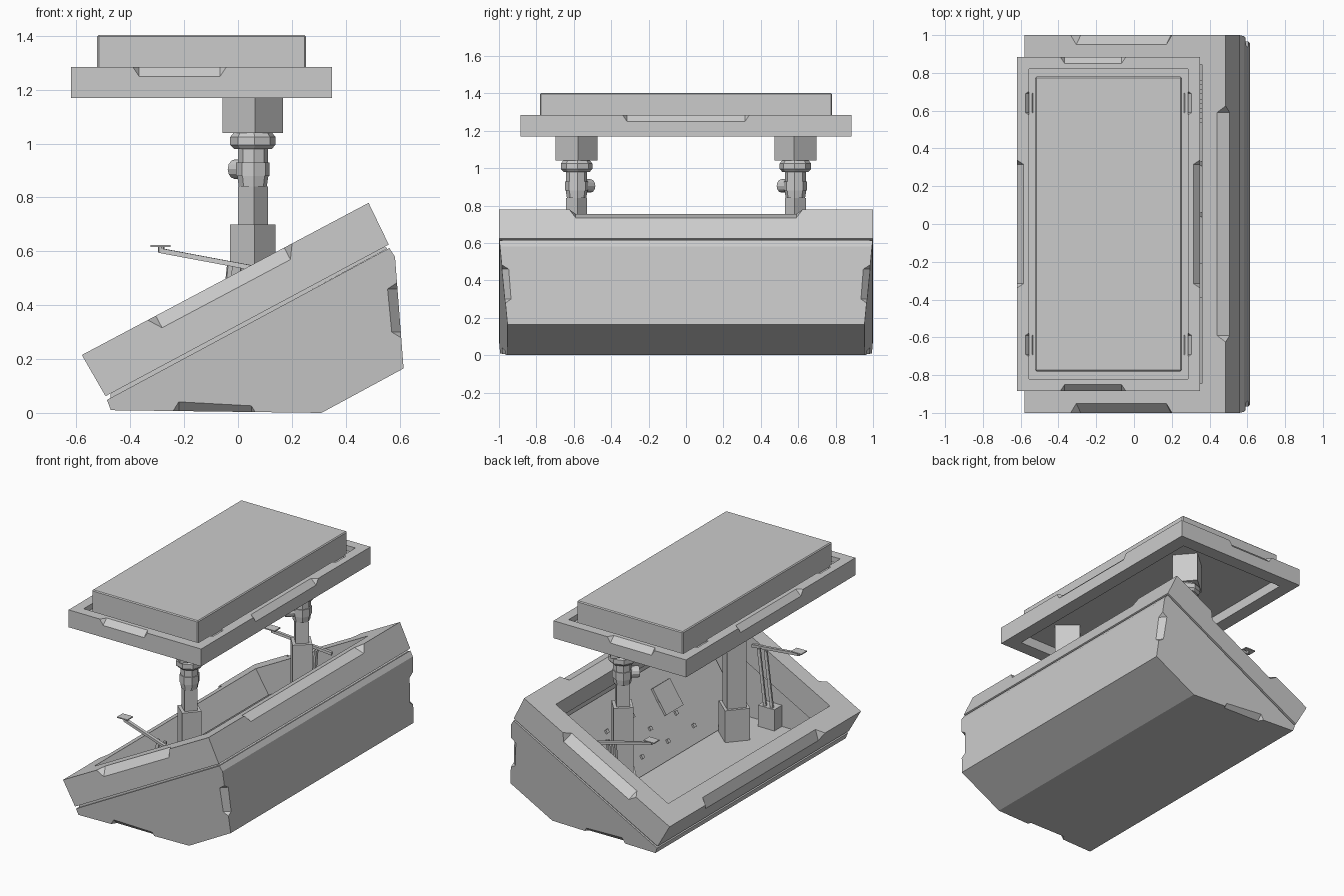
import bpy, bmesh
from math import radians
from mathutils import Vector as V

if "Cube" in bpy.data.objects:
    bpy.data.objects.remove(bpy.data.objects["Cube"])

U = V((0.883, 0, 0.469))      # up the slope of the tub rim
W = V((-0.469, 0, 0.883))     # normal of the rim
X, Y, Z = V((1, 0, 0)), V((0, 1, 0)), V((0, 0, 1))
LOW = V((-0.58, 0, 0.215))    # low outer edge of the rim


def finish(name, bm):
    bmesh.ops.recalc_face_normals(bm, faces=bm.faces)
    me = bpy.data.meshes.new(name)
    bm.to_mesh(me)
    bm.free()
    ob = bpy.data.objects.new(name, me)
    bpy.context.collection.objects.link(ob)
    return ob


def hull(name, pts):
    bm = bmesh.new()
    for p in pts:
        bm.verts.new(p)
    res = bmesh.ops.convex_hull(bm, input=bm.verts)
    junk = {g for g in res["geom_interior"] + res["geom_unused"] if isinstance(g, bmesh.types.BMVert)}
    bmesh.ops.delete(bm, geom=list(junk), context='VERTS')
    bmesh.ops.dissolve_limit(bm, angle_limit=radians(0.5), verts=bm.verts, edges=bm.edges)
    return finish(name, bm)


def box(name, x0, x1, y0, y1, z0, z1):
    return hull(name, [(x, y, z) for x in (x0, x1) for y in (y0, y1) for z in (z0, z1)])


def profile(name, pts, half):
    # xz outline stretched across y; half(x, z) gives the half width
    return hull(name, [(x, s * half(x, z), z) for x, z in pts for s in (-1, 1)])


def prism(name, x, y, z0, z1, r0, r1=None, sides=4, spin=0):
    bm = bmesh.new()
    bmesh.ops.create_cone(bm, cap_ends=True, segments=sides, radius1=r0,
                          radius2=r0 if r1 is None else r1, depth=z1 - z0)
    ob = finish(name, bm)
    ob.location = (x, y, (z0 + z1) / 2)
    ob.rotation_euler.z = spin
    return ob


def bar(name, a, b, wide, thick):
    a, b = V(a), V(b)
    h = (b - a).length / 2
    ob = box(name, -h, h, -wide / 2, wide / 2, -thick / 2, thick / 2)
    ob.location = (a + b) / 2
    ob.rotation_euler = (b - a).to_track_quat('X', 'Z').to_euler()
    return ob


def cut(ob, cutters):
    for c in cutters:
        m = ob.modifiers.new("cut", 'BOOLEAN')
        m.object, m.operation, m.solver = c, 'DIFFERENCE', 'EXACT'
    dg = bpy.context.evaluated_depsgraph_get()
    me = bpy.data.meshes.new_from_object(ob.evaluated_get(dg))
    ob.modifiers.clear()
    ob.data = me
    for c in cutters:
        bpy.data.objects.remove(c)


def notch(c, along, n1, n2, length, d):
    # wedge that chamfers an edge, with splayed ends
    c, pts = V(c), []
    for s in (-1, 1):
        pts += [c + n1 * d - n2 * 2 * d + along * s * length / 2,
                c + n2 * d - n1 * 2 * d + along * s * length / 2,
                c + (n1 + n2) * d + along * s * (length / 2 + 2 * d)]
    ob = hull("notch_cutter", pts)
    ob.hide_render = True
    return ob


# Tub body, ends taper inwards away from the rim
def body_half(x, z):
    return 0.999 - 0.105 * max(0, (x + 0.49) * 0.469 - (z - 0.06) * 0.883)


body = profile("tub_body", [(-0.487, 0.048), (-0.472, 0.01), (0.31, 0.0), (0.615, 0.165),
                            (0.583, 0.58), (0.562, 0.612)], body_half)
cutters = [profile("cavity_cutter", [(-0.4, 0.16), (-0.38, 0.09), (-0.31, 0.04), (0.3, 0.04), (0.56, 0.185),
                                     (0.53, 0.54), (0.45, 0.75)], lambda x, z: 0.86)]
for s in (-1, 1):
    cutters.append(notch((0.597, s * 0.975, 0.38), Z, X, Y * s, 0.16, 0.032))
    cutters.append(notch((-0.085, s * 0.978, 0.005), X, Y * s, -Z, 0.27, 0.03))
cut(body, cutters)

# Seam strip between body and rim
seam = profile("tub_seam", [(-0.47, 0.09), (-0.475, 0.05), (0.555, 0.61), (0.53, 0.63)], lambda x, z: 0.985)
cut(seam, [profile("seam_cutter", [(-0.38, 0.0), (-0.38, 0.3), (0.45, 0.8), (0.52, 0.4)], lambda x, z: 0.86)])

# Sloped rim frame
rim = profile("tub_rim", [(-0.58, 0.215), (0.485, 0.78), (0.56, 0.625), (-0.492, 0.062)], lambda x, z: 1)
opening = hull("opening_cutter", [LOW + U * (0.6 + su * (0.445 + 0.2 * (k > 0.04) * (k - 0.03))) + W * k + Y * sy * 0.845
                                  for su in (-1, 1) for sy in (-1, 1) for k in (-0.3, 0.2)])
cutters = [opening, notch((0.485, 0, 0.78), Y, U, W, 1.18, 0.052), notch(LOW, Y, -U, W, 1.18, 0.052)]
for s in (-1, 1):
    cutters.append(notch((-0.067, s, 0.487), U, Y * s, W, 0.54, 0.05))
cut(rim, cutters)

# Inner service panel with bolts, hatch and ribs
A, B = V((0.17, 0, 0.05)), V((0.47, 0, 0.5))
D = (B - A).normalized()
N = V((-D.z, 0, D.x))
hull("inner_panel", [p + Y * y + N * k for p in (A, B) for y in (-0.85, 0.85) for k in (0, -0.02)])


def on_panel(name, y, t, hy, ht, high):
    c = A + D * t + Y * y
    return hull(name, [c + Y * a * hy + D * b * ht + N * k
                       for a in (-1, 1) for b in (-1, 1) for k in (-0.005, high)])


for i in range(10):
    on_panel("panel_bolt", -0.4 + 0.09 * i, 0.1 + 0.12 * (i % 3), 0.012, 0.012, 0.012)
on_panel("panel_hatch", -0.3, 0.33, 0.09, 0.09, 0.015)
for i in range(5):
    on_panel("panel_rib", 0.55 + 0.05 * i, 0.25, 0.012, 0.12, 0.015)

# Table frame with chamfer notches
CX = -0.135
frame = box("table_frame", -0.62, 0.35, -0.885, 0.885, 1.17, 1.285)
cutters = [box("under_cutter", -0.53, 0.26, -0.795, 0.795, 1.1, 1.235),
           box("top_cutter", -0.555, 0.285, -0.82, 0.82, 1.25, 1.4)]
for s in (-1, 1):
    cutters.append(notch((CX + s * 0.485, 0, 1.285), Y, X * s, Z, 0.63, 0.036))
    cutters.append(notch((-0.217, s * 0.885, 1.285), X, Y * s, Z, 0.30, 0.036))
    for t in (-1, 1):
        cutters.append(notch((CX + s * 0.42, t * 0.64, 1.285), Y, X * -s, Z, 0.1, 0.02))
cut(frame, cutters)

# Table top slab
slab = box("table_top", -0.523, 0.253, -0.78, 0.78, 1.24, 1.403)
m = slab.modifiers.new("edge", 'BEVEL')
m.width, m.segments = 0.006, 1

# Two posts standing in the tub, each with its control arm
for s in (-1, 1):
    x, y, spin = 0.055, s * 0.585, radians(-4) * s
    for name, z0, z1, r0, r1, sides in [
            ("post_base", 0.03, 0.25, 0.11, 0.11, 4), ("post_sleeve", 0.25, 0.70, 0.085, 0.085, 4),
            ("post_shaft", 0.70, 0.84, 0.056, 0.056, 4), ("post_taper", 0.84, 0.88, 0.052, 0.058, 8),
            ("post_joint", 0.88, 0.93, 0.062, 0.062, 8), ("post_neck", 0.93, 0.98, 0.056, 0.056, 8),
            ("post_collar_low", 0.98, 0.995, 0.07, 0.084, 8), ("post_collar", 0.995, 1.025, 0.084, 0.084, 8),
            ("post_collar_top", 1.025, 1.04, 0.084, 0.072, 8), ("post_block", 1.04, 1.24, 0.112, 0.112, 4)]:
        prism(name, x, y, z0, z1, r0, r1, sides, spin)
    # joint knob on the inner side
    knob = prism("joint_knob", 0.012, s * 0.535, 0.87, 0.94, 0.036, sides=12)
    knob.rotation_euler = V((-1, -s, 0)).to_track_quat('Z', 'Y').to_euler()
    knob.location.z = 0.905
    # arm, pad and struts
    bar("control_arm", (0.1, s * 0.84, 0.53), (-0.29, s * 0.77, 0.603), 0.02, 0.018)
    prism("pad_stem", -0.285, s * 0.77, 0.595, 0.618, 0.012, sides=8)
    box("arm_pad", -0.325, -0.25, s * 0.77 - 0.03, s * 0.77 + 0.03, 0.617, 0.624)
    for k in (0, 0.05):
        bar("arm_strut", (-0.03 + k, s * 0.79, 0.55), (-0.07 + k, s * 0.8, 0.17), 0.018, 0.018)
    box("strut_foot", -0.1, 0.02, s * 0.83 - 0.05, s * 0.83 + 0.05, 0.03, 0.18)
